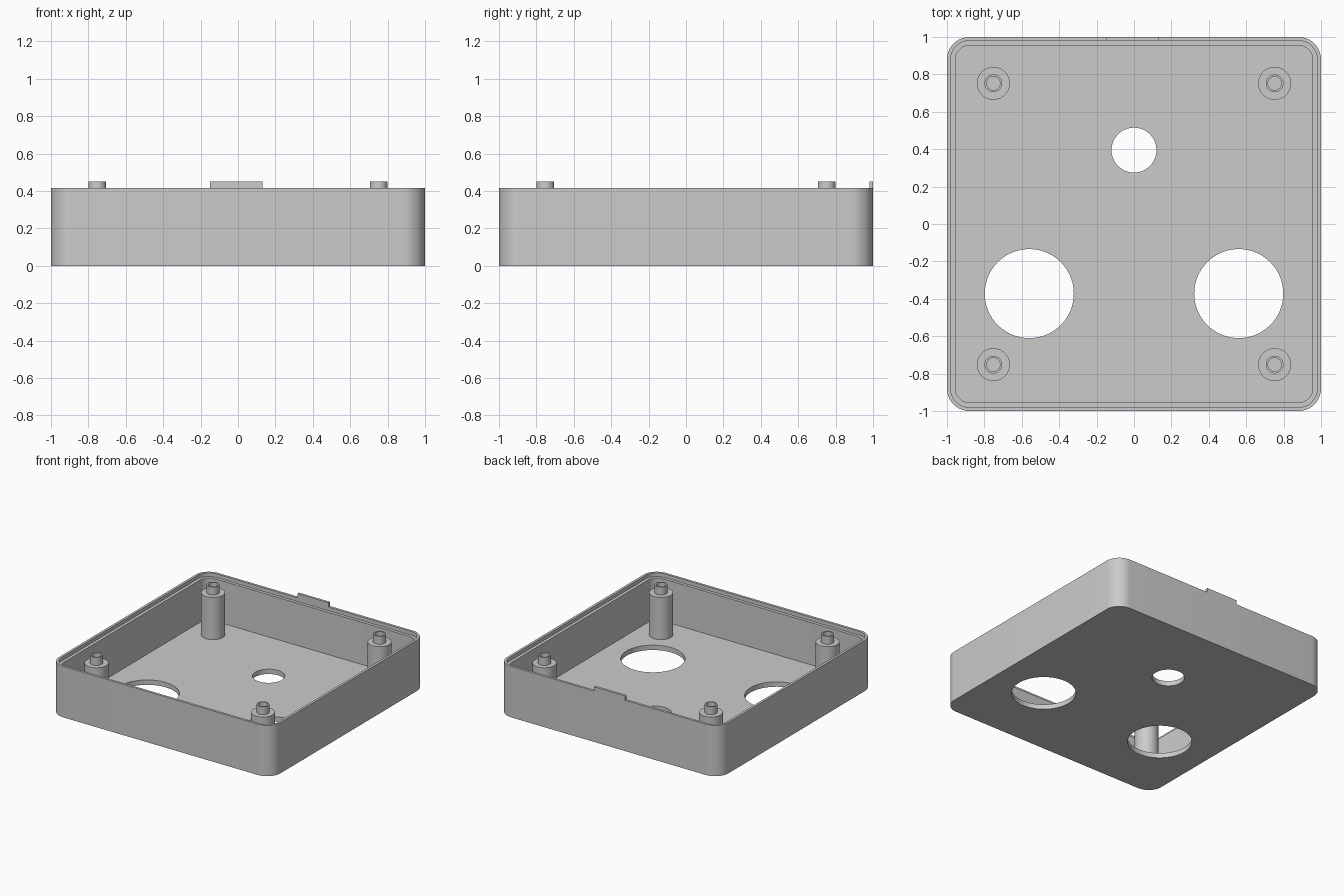
import bpy, bmesh, math

if "Cube" in bpy.data.objects:
    bpy.data.objects.remove(bpy.data.objects["Cube"])

RIM, LEDGE, FLOOR, TOP = 0.415, 0.385, 0.04, 0.45

grey = bpy.data.materials.new("plain grey")
grey.diffuse_color = (0.6, 0.6, 0.6, 1)
grey.use_nodes = True
grey.node_tree.nodes["Principled BSDF"].inputs["Base Color"].default_value = grey.diffuse_color


def finish(bm, name):
    bmesh.ops.recalc_face_normals(bm, faces=bm.faces)
    me = bpy.data.meshes.new(name)
    bm.to_mesh(me)
    bm.free()
    ob = bpy.data.objects.new(name, me)
    bpy.context.collection.objects.link(ob)
    me.materials.append(grey)
    return ob


def smooth(ob):
    bpy.ops.object.select_all(action='DESELECT')
    ob.select_set(True)
    bpy.context.view_layer.objects.active = ob
    bpy.ops.object.shade_smooth_by_angle(angle=math.radians(30))


def loft(bm, loops):
    rings = [[bm.verts.new(p) for p in loop] for loop in loops]
    for a, b in zip(rings, rings[1:]):
        n = len(a)
        for i in range(n):
            j = (i + 1) % n
            bm.faces.new((a[i], a[j], b[j], b[i]))
    return rings


def rounded_square(half, z, seg=10):
    r = half - 0.88  # all corners share one centre
    pts = []
    for k, (sx, sy) in enumerate(((1, 1), (-1, 1), (-1, -1), (1, -1))):
        for i in range(seg + 1):
            a = math.pi / 2 * (k + i / seg)
            pts.append((sx * 0.88 + r * math.cos(a), sy * 0.88 + r * math.sin(a), z))
    return pts


def circle(r, z, x=0, y=0, n=48):
    return [(x + r * math.cos(2 * math.pi * i / n),
             y + r * math.sin(2 * math.pi * i / n), z) for i in range(n)]


# Tray with a stepped rim
bm = bmesh.new()
rings = loft(bm, [rounded_square(h, z) for h, z in (
    (1.0, 0), (1.0, RIM), (0.98, RIM), (0.98, LEDGE), (0.955, LEDGE), (0.955, FLOOR))])
bm.faces.new(rings[0])
bm.faces.new(rings[-1])
tray = finish(bm, "tray")

# Round openings through the floor
bm = bmesh.new()
for x, y, r in ((0, 0.395, 0.12), (-0.56, -0.372, 0.238), (0.56, -0.372, 0.238)):
    ends = loft(bm, [circle(r, -0.1, x, y, 64), circle(r, 0.15, x, y, 64)])
    for ring in ends:
        bm.faces.new(ring)
cutter = finish(bm, "hole_cutter")
cutter.hide_render = True
mod = tray.modifiers.new("holes", 'BOOLEAN')
mod.operation, mod.solver, mod.object = 'DIFFERENCE', 'EXACT', cutter
bpy.context.view_layer.objects.active = tray
bpy.ops.object.modifier_apply(modifier=mod.name)
bpy.data.objects.remove(cutter)
smooth(tray)

# Hollow screw posts in the corners
for sx in (-1, 1):
    for sy in (-1, 1):
        bm = bmesh.new()
        loft(bm, [circle(r, z) for r, z in (
            (0.088, FLOOR), (0.088, LEDGE), (0.047, LEDGE),
            (0.047, TOP), (0.036, TOP), (0.036, FLOOR), (0.088, FLOOR))])
        bmesh.ops.remove_doubles(bm, verts=bm.verts, dist=1e-5)
        post = finish(bm, "screw_post")
        post.location = (sx * 0.752, sy * 0.752, 0)
        smooth(post)

# Small tab standing on the back rim
bm = bmesh.new()
bmesh.ops.create_cube(bm, size=1)
for v in bm.verts:
    v.co = (-0.01 + v.co.x * 0.28, 0.99 + v.co.y * 0.02, (RIM + TOP) / 2 + v.co.z * (TOP - RIM))
finish(bm, "rim_tab")
